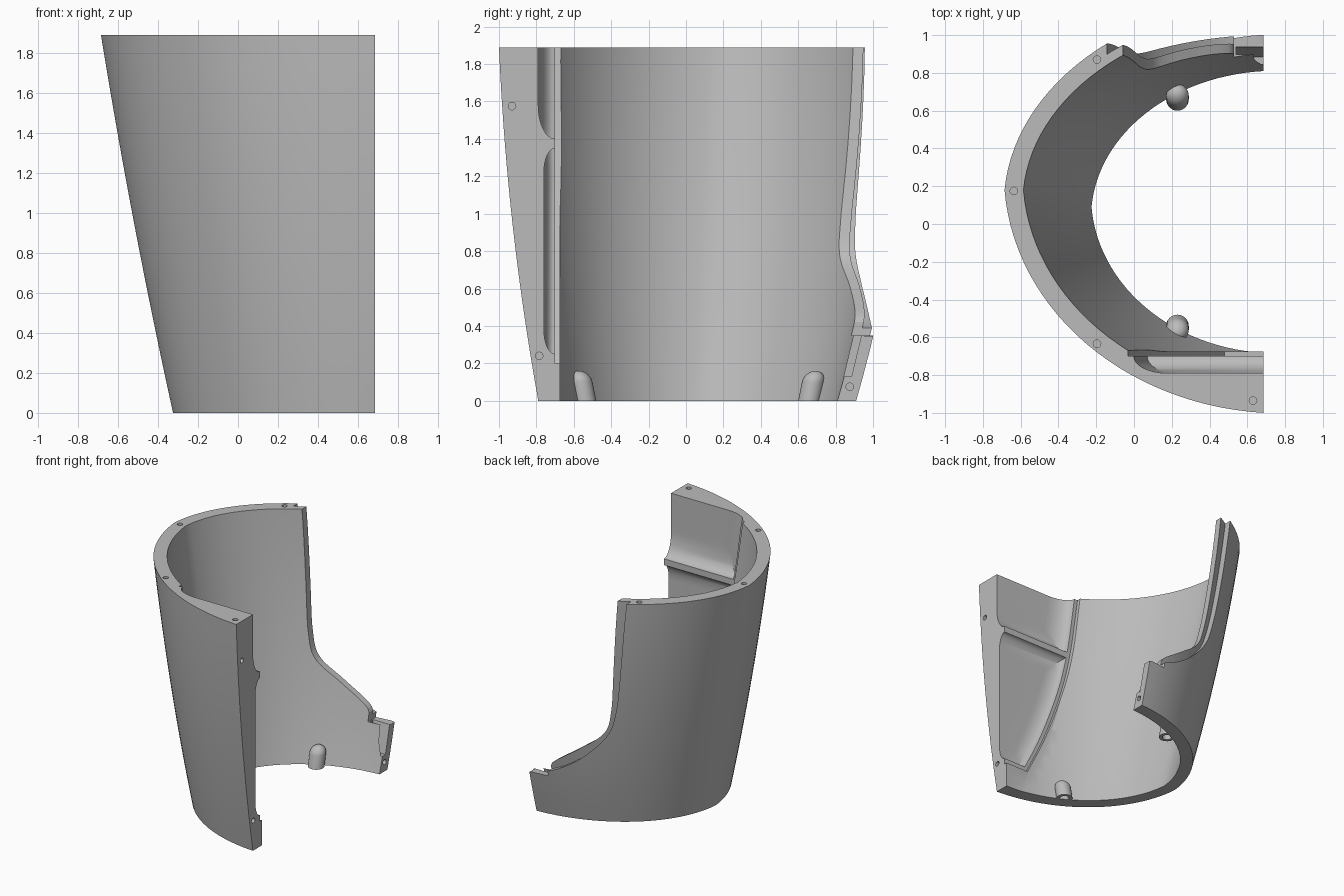
import bpy, bmesh, math
from mathutils import Vector

if "Cube" in bpy.data.objects:
    bpy.data.objects.remove(bpy.data.objects["Cube"])

TOP, OPEN, FLAT = 1.89, 0.685, -0.675

grey = bpy.data.materials.new("plain grey")
grey.use_nodes = True
grey.diffuse_color = (0.5, 0.5, 0.5, 1)
grey.node_tree.nodes["Principled BSDF"].inputs["Base Color"].default_value = (0.5, 0.5, 0.5, 1)


def finish(name, bm):
    bmesh.ops.recalc_face_normals(bm, faces=bm.faces)
    mesh = bpy.data.meshes.new(name)
    bm.to_mesh(mesh)
    bm.free()
    ob = bpy.data.objects.new(name, mesh)
    bpy.context.collection.objects.link(ob)
    mesh.materials.append(grey)
    return ob


def loft(name, rings):
    """Closed solid through a list of equal-length rings of points."""
    bm = bmesh.new()
    rows = [[bm.verts.new(p) for p in ring] for ring in rings]
    n = len(rows[0])
    for a, b in zip(rows, rows[1:]):
        for i in range(n):
            j = (i + 1) % n
            bm.faces.new((a[i], a[j], b[j], b[i]))
    bm.faces.new(rows[0])
    bm.faces.new(rows[-1])
    return finish(name, bm)


def box(name, lo, hi):
    corners = [(lo[0], lo[1]), (hi[0], lo[1]), (hi[0], hi[1]), (lo[0], hi[1])]
    return loft(name, [[(x, y, z) for x, y in corners] for z in (lo[2], hi[2])])


def prism(name, outline, y0, y1):
    return loft(name, [[(x, y, z) for x, z in outline] for y in (y0, y1)])


def rod(name, start, direction, length, radius):
    bm = bmesh.new()
    d = Vector(direction).normalized()
    m = d.to_track_quat('Z', 'Y').to_matrix().to_4x4()
    m.translation = Vector(start) + d * length / 2
    bmesh.ops.create_cone(bm, cap_ends=True, segments=20, radius1=radius,
                          radius2=radius, depth=length, matrix=m)
    return finish(name, bm)


def cut(ob, cutter, operation='DIFFERENCE'):
    mod = ob.modifiers.new("cut", 'BOOLEAN')
    mod.operation, mod.object, mod.solver = operation, cutter, 'EXACT'
    bpy.context.view_layer.objects.active = ob
    bpy.ops.object.modifier_apply(modifier=mod.name)
    bpy.data.objects.remove(cutter)


def section(z, inset):
    """Pointed half-oval at height z, moved inward by inset."""
    apex_x = -0.325 - 0.22 * z + 0.0155 * z * z + inset
    apex_y = 0.09 + 0.09 * z / TOP
    front = -0.79 - 0.18 * z + 0.0365 * z * z + inset * 1.08
    back = 0.91 + 0.289 * z - 0.072 * z * z - inset
    a0, a1, n = math.radians(4), math.radians(86), 28
    arc = []
    for i in range(n + 1):
        a = a0 + (a1 - a0) * i / n
        arc.append(((math.cos(a0) - math.cos(a)) / (math.cos(a0) - math.cos(a1)),
                    (math.sin(a) - math.sin(a0)) / (math.sin(a1) - math.sin(a0))))
    pts = [(apex_x + t * (OPEN - apex_x), apex_y + f * (front - apex_y), z)
           for t, f in reversed(arc)]
    pts += [(apex_x + t * (OPEN - apex_x), apex_y + f * (back - apex_y), z)
            for t, f in arc[1:]]
    if inset:
        pts = [(0.9, front, z)] + pts + [(0.9, back, z)]
    return pts


def body(name, inset, z0, z1, steps=14):
    return loft(name, [section(z0 + (z1 - z0) * k / steps, inset) for k in range(steps + 1)])


def smooth_path(points, steps=6):
    """Catmull-Rom curve through a few points."""
    p = [Vector(q) for q in points]
    p = [2 * p[0] - p[1]] + p + [2 * p[-1] - p[-2]]
    out = []
    for a, b, c, d in zip(p, p[1:], p[2:], p[3:]):
        for k in range(steps):
            t = k / steps
            out.append(tuple(0.5 * (2 * b + (c - a) * t + (2 * a - 5 * b + 4 * c - d) * t * t
                                    + (3 * b - a - 3 * c + d) * t ** 3)))
    return out + [tuple(p[-2])]


# Curved shell with a thick flat wall inside its front
shell = body("shell", 0, 0, TOP)
void = body("void", 0.1, -0.06, TOP + 0.06)
cut(void, box("front_wall", (-1, -2, -1), (2, FLAT, 3)))
cut(shell, void)

# Sweeping cutaway at the back, with a rebate along its outer half
outer_edge = smooth_path([(-0.15, 1.95), (-0.07, 1.3), (-0.01, 0.95), (0.07, 0.75),
                          (0.26, 0.55), (0.48, 0.41), (0.72, 0.335)])
lip_edge = smooth_path([(-0.065, 1.95), (0.0, 1.3), (0.045, 0.95), (0.11, 0.76),
                        (0.29, 0.61), (0.49, 0.47), (0.53, 0.42)])
rebate = prism("rebate", outer_edge + [(0.85, 0.335), (0.85, 1.95)], 0.4, 1.6)
cut(rebate, body("rebate_limit", 0.05, -0.06, 2.0))
cut(shell, rebate)
cut(shell, prism("cutaway", lip_edge + [(0.53, 0.35), (0.85, 0.35), (0.85, 1.95)], 0.4, 1.6))

# Slanted slot in the end of the back tab
slot = [(0.845, 0.13), (0.885, 0.13), (0.95, 0.4), (0.91, 0.4)]
cut(shell, loft("slot", [[(x, y, z) for y, z in slot] for x in (0.54, 0.8)]))

# Shallow step bounded by a curved ridge on the front wall
RIDGE = smooth_path([(0.48, 0.2), (0.31, 0.55), (0.14, 1.0), (0.04, 1.4), (-0.04, 1.95)])


def ridge(z):
    for (xa, za), (xb, zb) in zip(RIDGE, RIDGE[1:]):
        if z <= zb:
            return xa + (xb - xa) * (z - za) / (zb - za)
    return RIDGE[-1][0]


cut(shell, prism("step", RIDGE + [(0.85, 1.95), (0.85, 0.2)], -0.7, -0.6))


# Two scooped pockets in the front wall
def pocket(z0, z1, depth, radius, open_top):
    rings = []
    for k in range(-1, 9):
        a = math.radians(90) * max(k, 0) / 8
        inset = radius * (1 - math.cos(a))
        y = -0.69 if k < 0 else -0.7 - depth * math.sin(a)
        lo, hi = z0 + inset, z1 - (0 if open_top else inset)
        ring = []
        for i in range(11):
            z = lo + (hi - lo) * i / 10
            ring.append((ridge(z) + 0.03 + inset, y, z))
        rings.append(ring + [(0.85, y, hi), (0.85, y, lo)])
    return loft("pocket", rings)


cut(shell, pocket(1.4, 1.95, 0.09, 0.18, True))
cut(shell, pocket(0.25, 1.35, 0.06, 0.13, False))

# Small pin holes in the rim and the end faces
for x, y in ((-0.196, 0.87), (-0.636, 0.175), (-0.196, -0.634), (0.63, -0.935)):
    cut(shell, rod("pin_hole", (x, y, TOP + 0.02), (0, 0, -1), 0.08, 0.02))
for y, z in ((-0.93, 1.575), (-0.785, 0.24), (0.875, 0.075)):
    cut(shell, rod("pin_hole", (OPEN + 0.02, y, z), (-1, 0, 0), 0.08, 0.02))

# Domed sockets at the foot of the inner wall
sockets = []
for side, y in (("front", -0.54), ("back", 0.66)):
    rings = []
    profile = [(0.06, 0)] + [(0.06 * math.cos(a), 0.1 + 0.06 * math.sin(a))
                             for a in [math.radians(10.5 * k) for k in range(9)]]
    lean = 0.2 if y > 0 else -0.2
    for r, z in profile:
        rings.append([(0.23 + r * math.cos(math.tau * i / 24),
                       y + lean * z + r * math.sin(math.tau * i / 24), z) for i in range(24)])
    socket = loft(side + "_socket", rings)
    cut(socket, rod("socket_hole", (0.23, y, -0.02), (0, 0, 1), 0.1, 0.035))
    sockets.append(socket)

# Smooth curved faces while keeping crisp edges
bpy.ops.object.select_all(action='DESELECT')
for ob in [shell] + sockets:
    ob.select_set(True)
bpy.context.view_layer.objects.active = shell
bpy.ops.object.shade_smooth_by_angle(angle=math.radians(25))
